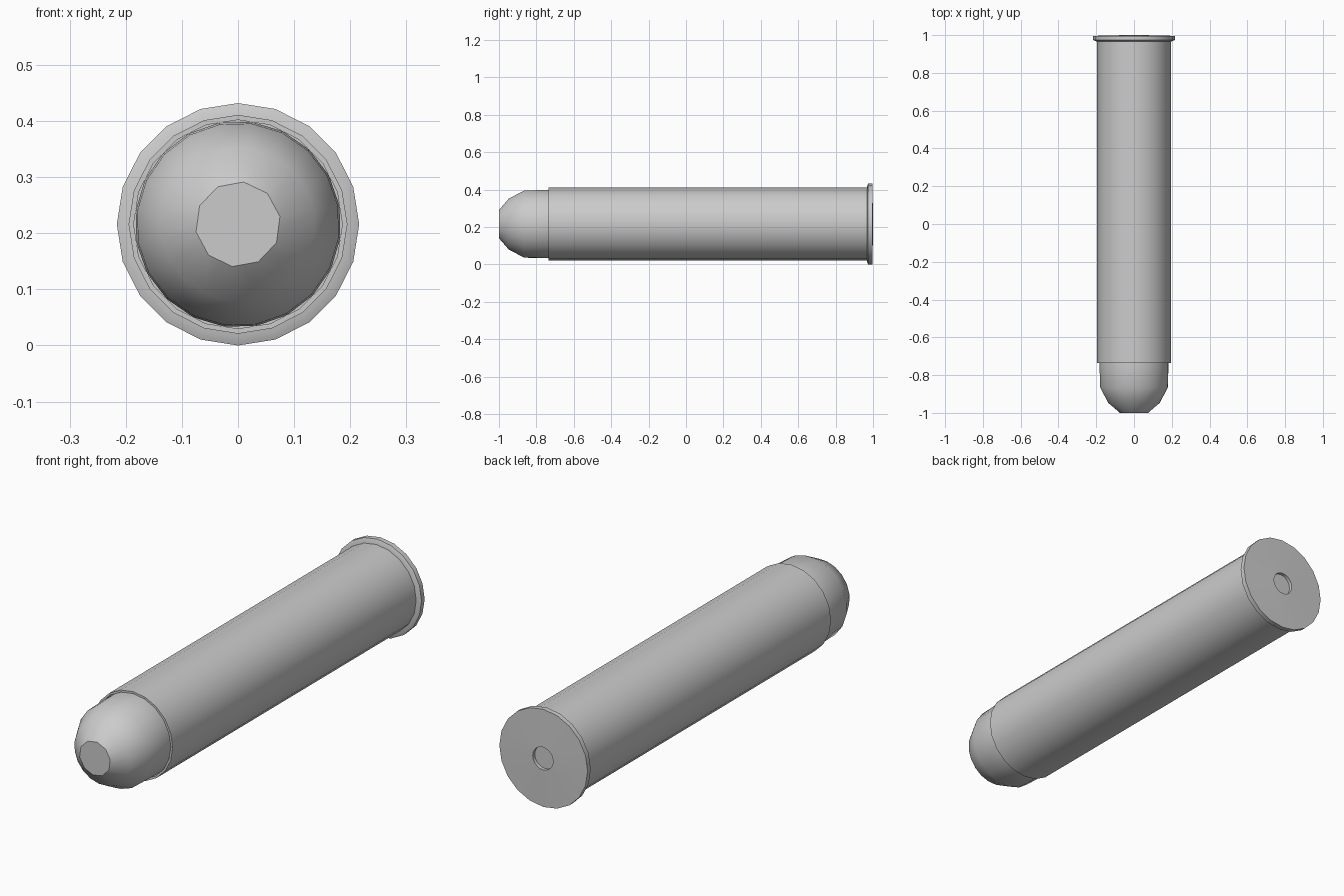
import bpy, bmesh
from math import sin, cos, pi, radians

if "Cube" in bpy.data.objects:
    bpy.data.objects.remove(bpy.data.objects["Cube"], do_unlink=True)

SIDES = 20
AXIS_Z = 0.216

metal = bpy.data.materials.new("grey_metal")
metal.use_nodes = True
grey = (0.6, 0.6, 0.6, 1)
metal.diffuse_color = grey
metal.node_tree.nodes["Principled BSDF"].inputs["Base Color"].default_value = grey


def lathe(name, profile, phase=0, halve_first=False):
    """Spin (radius, y) points round the long axis and cap both ends."""
    bm = bmesh.new()
    rings = []
    for i, (radius, y) in enumerate(profile):
        ring = []
        for k in range(SIDES):
            a = 2 * pi * k / SIDES + phase
            r = radius
            # odd corners slide onto the chords, giving half as many sides
            if halve_first and i == 0 and k % 2:
                r *= cos(2 * pi / SIDES)
            ring.append(bm.verts.new((r * cos(a), y, AXIS_Z + r * sin(a))))
        rings.append(ring)
    for a, b in zip(rings, rings[1:]):
        for k in range(SIDES):
            n = (k + 1) % SIDES
            bm.faces.new((a[k], a[n], b[n], b[k]))
    bm.faces.new(rings[0])
    bm.faces.new(rings[-1])
    bmesh.ops.recalc_face_normals(bm, faces=bm.faces)
    mesh = bpy.data.meshes.new(name)
    bm.to_mesh(mesh)
    bm.free()
    mesh.materials.append(metal)
    obj = bpy.data.objects.new(name, mesh)
    bpy.context.collection.objects.link(obj)
    bpy.ops.object.select_all(action="DESELECT")
    obj.select_set(True)
    bpy.context.view_layer.objects.active = obj
    bpy.ops.object.shade_smooth_by_angle(angle=radians(35))
    return obj


# Rounded nose with a flat ten-sided tip
lathe("nose", [(0.076, -1), (0.137, -0.948), (0.181, -0.865),
               (0.184, -0.75), (0.184, -0.69)],
      phase=radians(10.4), halve_first=True)

# Long straight tube with an open lip around the nose
lathe("casing", [(0.186, -0.7), (0.186, -0.735), (0.195, -0.735), (0.195, 0.98)])

# Flange at the back, slightly domed, with a shallow centre recess
lathe("rim", [(0.2, 0.967), (0.216, 0.974), (0.216, 0.996),
              (0.05, 1), (0.05, 0.985)])
